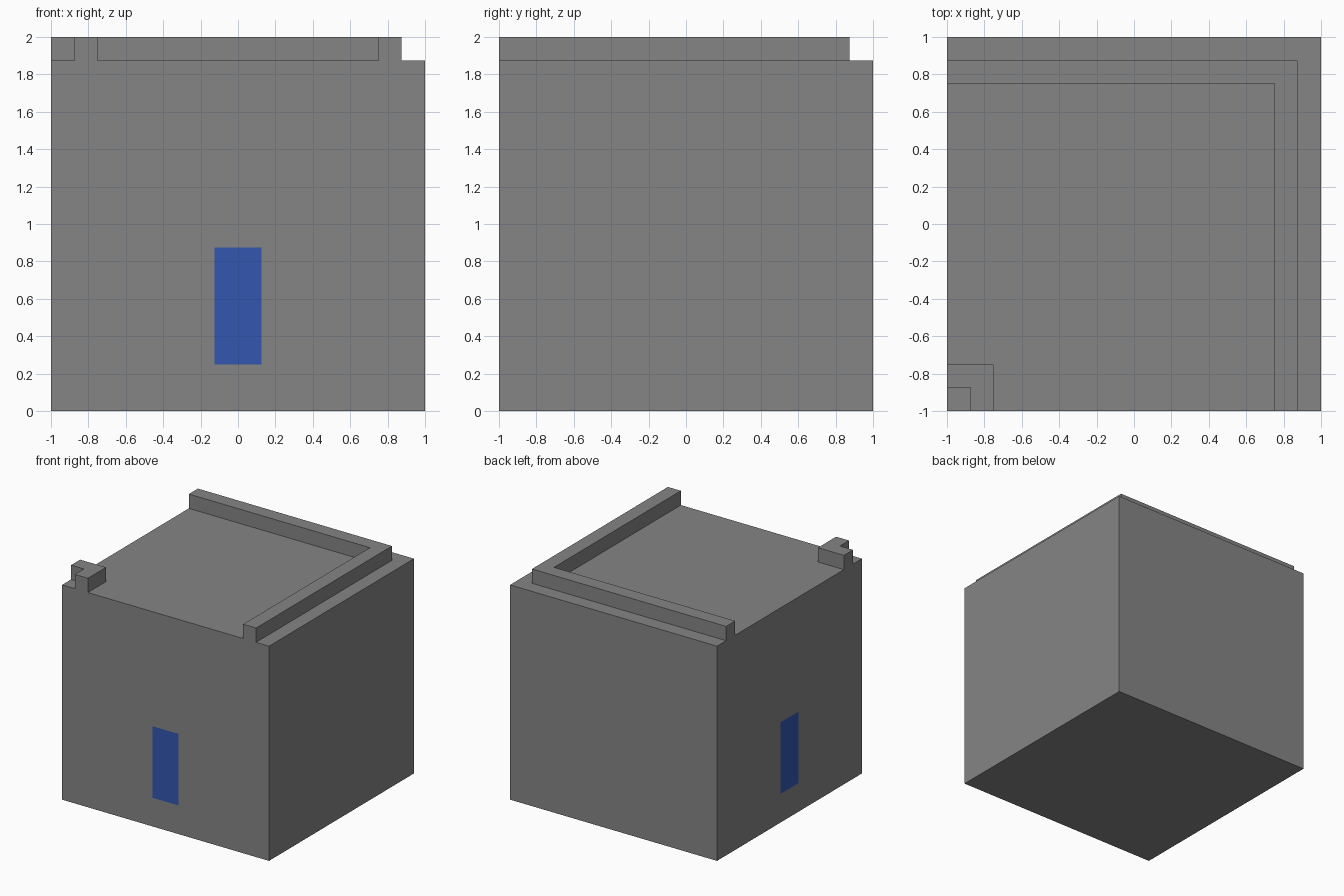
import bpy
import bmesh
from mathutils import Vector

cube = bpy.data.objects.get("Cube")
if cube:
    bpy.data.objects.remove(cube, do_unlink=True)

ROOF, TOP = 1.875, 2.0
DOOR_HALF, DOOR_LOW, DOOR_HIGH = 0.125, 0.25, 0.875


def make_material(name, colour):
    mat = bpy.data.materials.new(name)
    mat.use_nodes = True
    mat.diffuse_color = colour
    mat.node_tree.nodes["Principled BSDF"].inputs["Base Color"].default_value = colour
    return mat


grey = make_material("stone grey", (0.235, 0.235, 0.235, 1))
blue = make_material("door blue", (0.033, 0.093, 0.434, 1))


def finish(name, bm, materials):
    bmesh.ops.recalc_face_normals(bm, faces=bm.faces)
    mesh = bpy.data.meshes.new(name)
    bm.to_mesh(mesh)
    bm.free()
    for mat in materials:
        mesh.materials.append(mat)
    obj = bpy.data.objects.new(name, mesh)
    bpy.context.collection.objects.link(obj)


def parapet(name, outline):
    """Raise a flat outline from the roof; the underside stays open."""
    bm = bmesh.new()
    cap = bm.faces.new([bm.verts.new((x, y, TOP)) for x, y in outline])
    walls = bmesh.ops.extrude_edge_only(bm, edges=cap.edges[:])
    lower = [v for v in walls["geom"] if isinstance(v, bmesh.types.BMVert)]
    bmesh.ops.translate(bm, verts=lower, vec=(0, 0, ROOF - TOP))
    # Orient outward: the cap must face up
    bmesh.ops.recalc_face_normals(bm, faces=bm.faces)
    finish(name, bm, [grey])


# Main block, cut along the edges of the doors
bm = bmesh.new()
bmesh.ops.create_cube(bm, size=2)
for v in bm.verts:
    v.co.z = ROOF if v.co.z > 0 else 0
cuts = [((s * DOOR_HALF, 0, 0), (1, 0, 0)) for s in (-1, 1)]
cuts += [((0, s * DOOR_HALF, 0), (0, 1, 0)) for s in (-1, 1)]
cuts += [((0, 0, z), (0, 0, 1)) for z in (DOOR_LOW, DOOR_HIGH)]
for point, normal in cuts:
    bmesh.ops.bisect_plane(bm, geom=bm.verts[:] + bm.edges[:] + bm.faces[:],
                           plane_co=point, plane_no=normal)

# Blue doors in the middle of the front and right walls
bm.normal_update()
for face in bm.faces:
    c = face.calc_center_median()
    front = face.normal.dot(Vector((0, -1, 0))) > 0.9 and abs(c.x) < DOOR_HALF
    side = face.normal.dot(Vector((-1, 0, 0))) > 0.9 and abs(c.y) < DOOR_HALF
    if (front or side) and DOOR_LOW < c.z < DOOR_HIGH:
        face.material_index = 1
finish("main_block", bm, [grey, blue])

# Parapet running along the back and left of the roof
o, i = 0.875, 0.75
parapet("roof_parapet", [(-1, i), (i, i), (i, -1), (o, -1), (o, o), (-1, o)])

# Short angled piece at the opposite roof corner
parapet("corner_parapet", [(-o, -1), (-i, -1), (-i, -i), (-1, -i), (-1, -o), (-o, -o)])
